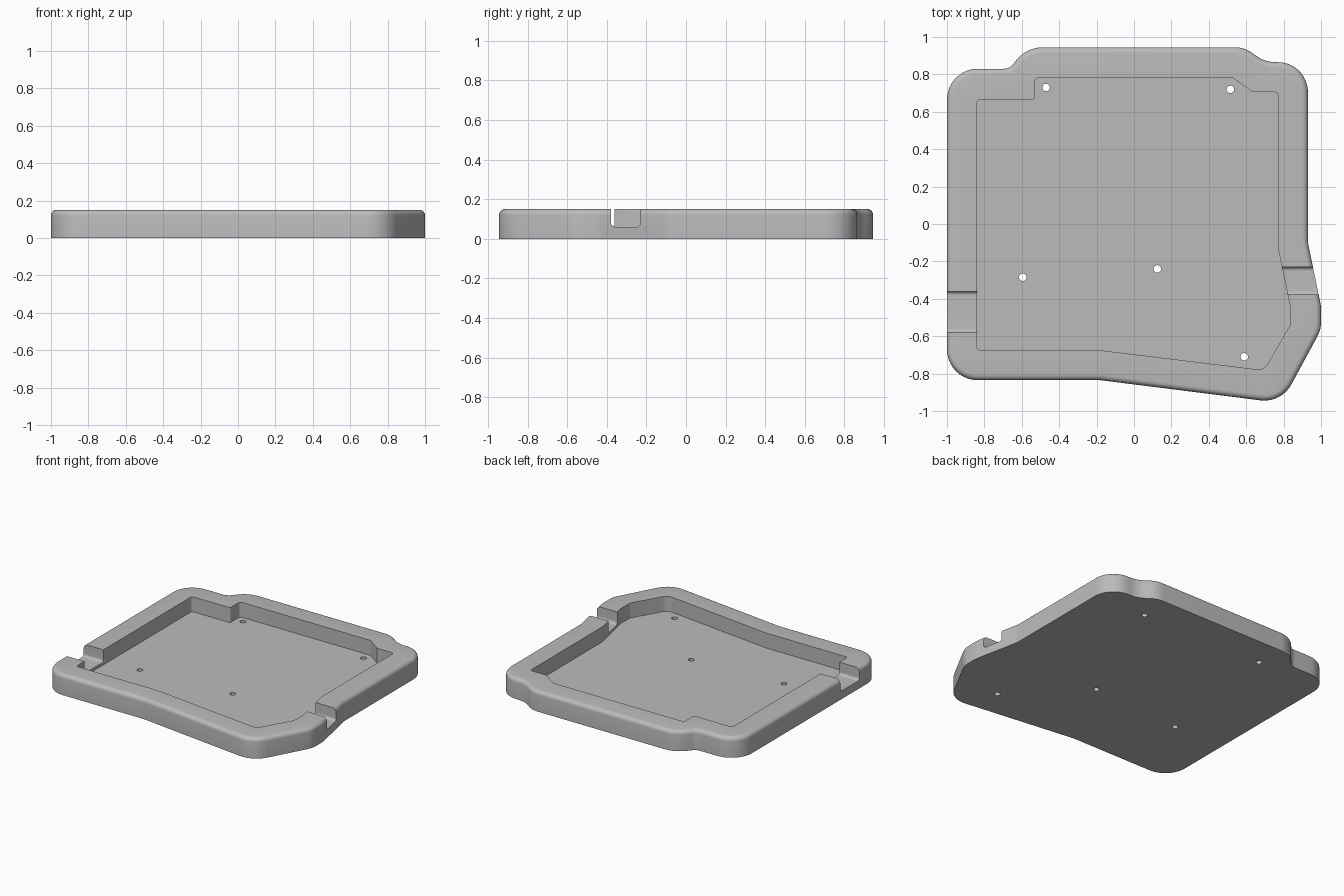
import bpy, bmesh, math
from mathutils import Vector

if "Cube" in bpy.data.objects:
    bpy.data.objects.remove(bpy.data.objects["Cube"])

H = 0.15          # tray height
FLOOR = 0.04      # pocket floor
NOTCH = 0.06      # cable notch floor

grey = bpy.data.materials.new("light grey")
grey.diffuse_color = (0.5, 0.5, 0.5, 1)
grey.use_nodes = True
grey.node_tree.nodes["Principled BSDF"].inputs["Base Color"].default_value = grey.diffuse_color


def rounded(corners):
    """Round each (x, y, radius) corner with a tangent arc."""
    pts = []
    n = len(corners)
    for i, (x, y, r) in enumerate(corners):
        p = Vector((x, y))
        a = (Vector(corners[i - 1][:2]) - p).normalized()
        b = (Vector(corners[(i + 1) % n][:2]) - p).normalized()
        if r == 0:
            pts.append(p)
            continue
        half = a.angle(b) / 2
        centre = p + (a + b).normalized() * (r / math.sin(half))
        start = p + a * (r / math.tan(half)) - centre
        end = p + b * (r / math.tan(half)) - centre
        turn = math.atan2(start.x * end.y - start.y * end.x, start.dot(end))
        steps = max(3, math.ceil(abs(turn) / math.radians(7)))
        for k in range(steps + 1):
            t = turn * k / steps
            c, s = math.cos(t), math.sin(t)
            pts.append(centre + Vector((start.x * c - start.y * s,
                                        start.x * s + start.y * c)))
    return pts


def prism(name, base, shift, top_round=0):
    """Extrude a closed loop of 3D points along shift."""
    bm = bmesh.new()
    face = bm.faces.new([bm.verts.new(p) for p in base])
    ext = bmesh.ops.extrude_face_region(bm, geom=[face])["geom"]
    verts = [g for g in ext if isinstance(g, bmesh.types.BMVert)]
    bmesh.ops.translate(bm, verts=verts, vec=shift)
    bmesh.ops.recalc_face_normals(bm, faces=bm.faces[:])
    if top_round:
        rim = [g for g in ext if isinstance(g, bmesh.types.BMEdge)]
        bmesh.ops.bevel(bm, geom=rim, offset=top_round, segments=5,
                        profile=0.5, affect='EDGES', clamp_overlap=False)
    me = bpy.data.meshes.new(name)
    bm.to_mesh(me)
    bm.free()
    me.materials.append(grey)
    ob = bpy.data.objects.new(name, me)
    bpy.context.collection.objects.link(ob)
    return ob


# Tray body with a rounded upper rim
outer = rounded([
    (-1, -0.835, 0.165), (-0.18, -0.835, 0.16), (0.788, -0.957, 0.165),
    (1, -0.565, 0.16), (1, -0.44, 0.16), (0.93, -0.10, 0.16),
    (0.93, 0.865, 0.16), (0.70, 0.865, 0.18), (0.59, 0.945, 0.16),
    (-0.574, 0.945, 0.185), (-0.666, 0.83, 0.065), (-1, 0.83, 0.165)])
tray = prism("tray", [(p.x, p.y, 0) for p in outer], (0, 0, H), 0.03)

# Pocket
inner = rounded([
    (-0.84, -0.675, 0.02), (-0.18, -0.675, 0), (0.695, -0.782, 0.06),
    (0.835, -0.54, 0.03), (0.835, -0.44, 0.05), (0.77, -0.13, 0),
    (0.77, 0.705, 0.02), (0.635, 0.705, 0), (0.53, 0.78, 0.02),
    (-0.53, 0.78, 0.02), (-0.53, 0.665, 0.01), (-0.84, 0.665, 0.02)])
cutters = [prism("pocket_cutter", [(p.x, p.y, FLOOR) for p in inner], (0, 0, 0.3))]

# Cable notches through the side walls
for name, x, width, y0, y1 in (("left_notch_cutter", -1.1, 0.33, -0.58, -0.36),
                               ("right_notch_cutter", 0.74, 0.36, -0.378, -0.23)):
    loop = rounded([(y0, NOTCH, 0.02), (y1, NOTCH, 0.02), (y1, 0.3, 0), (y0, 0.3, 0)])
    cutters.append(prism(name, [(x, p.x, p.y) for p in loop], (width, 0, 0)))

# Screw holes through the floor
for hx, hy in ((-0.47, 0.73), (0.515, 0.72), (-0.595, -0.285),
               (0.125, -0.24), (0.59, -0.71)):
    ring = [(hx + 0.02 * math.cos(k * math.tau / 24),
             hy + 0.02 * math.sin(k * math.tau / 24), -0.1) for k in range(24)]
    cutters.append(prism("screw_hole_cutter", ring, (0, 0, 0.2)))

bpy.context.view_layer.objects.active = tray
tray.select_set(True)
for c in cutters:
    mod = tray.modifiers.new(c.name, 'BOOLEAN')
    mod.operation = 'DIFFERENCE'
    mod.solver = 'EXACT'
    mod.object = c
    bpy.ops.object.modifier_apply(modifier=mod.name)
    bpy.data.objects.remove(c, do_unlink=True)

bpy.ops.object.select_all(action='DESELECT')
tray.select_set(True)
bpy.ops.object.shade_smooth_by_angle(angle=math.radians(30))
